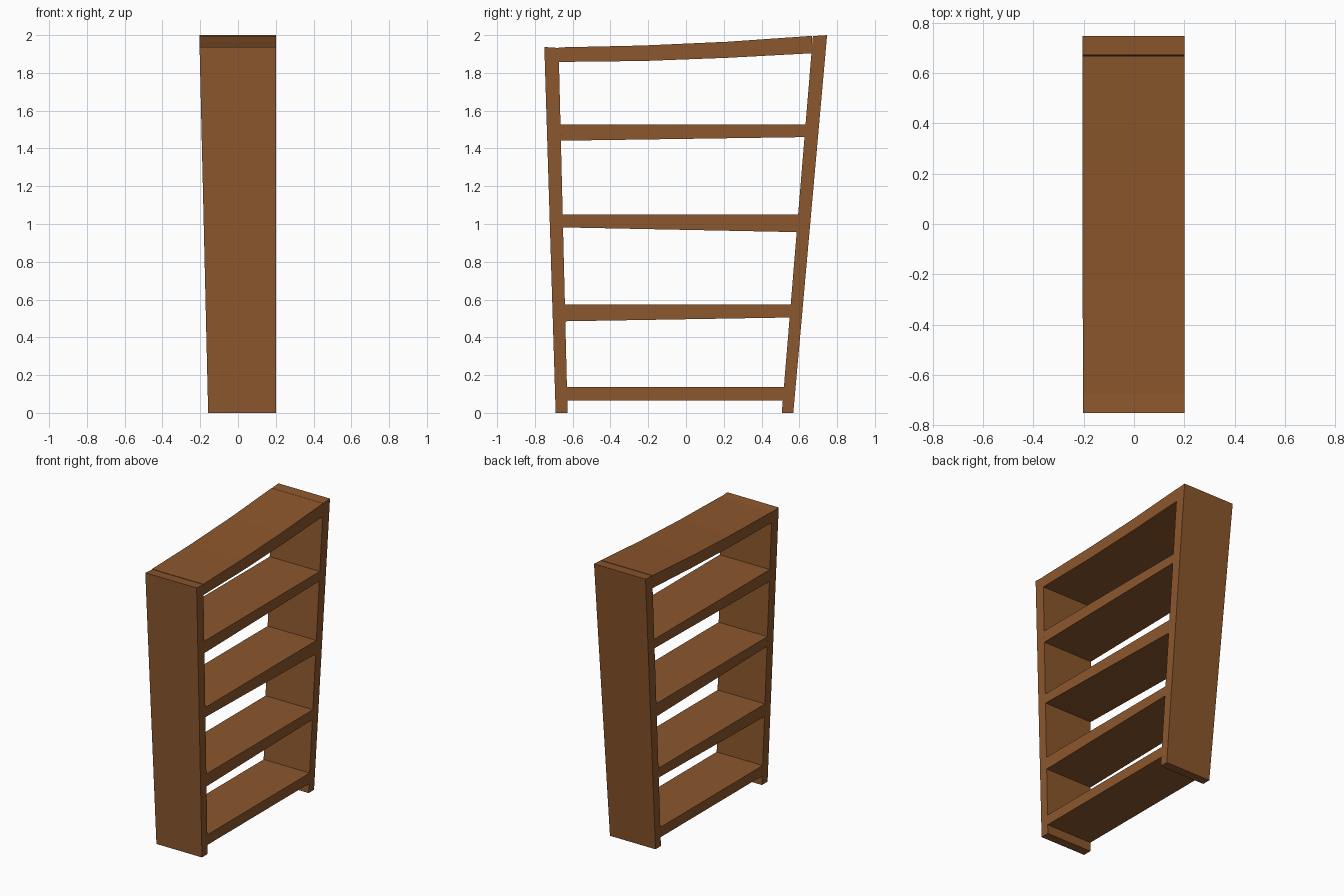
import bpy, bmesh

if "Cube" in bpy.data.objects:
    bpy.data.objects.remove(bpy.data.objects["Cube"])

wood = bpy.data.materials.new("brown wood")
wood.diffuse_color = (0.262, 0.095, 0.026, 1)
wood.use_nodes = True
wood.node_tree.nodes["Principled BSDF"].inputs["Base Color"].default_value = wood.diffuse_color


def back_x(z):
    """The -x edge of the whole bookcase flares out toward the top."""
    return -0.158 - 0.0235 * z


def left_in(z):
    return -0.627 - 0.0245 * z


def right_in(z):
    return 0.507 + 0.0825 * z


def prism(name, profile):
    """Extrude a (y, z) profile along x, following the flared edge."""
    bm = bmesh.new()
    a = [bm.verts.new((back_x(z), y, z)) for y, z in profile]
    b = [bm.verts.new((0.2, y, z)) for y, z in profile]
    bm.faces.new(a)
    bm.faces.new(b)
    n = len(profile)
    for i in range(n):
        j = (i + 1) % n
        bm.faces.new((a[i], a[j], b[j], b[i]))
    bmesh.ops.recalc_face_normals(bm, faces=bm.faces)
    me = bpy.data.meshes.new(name)
    bm.to_mesh(me)
    bm.free()
    me.materials.append(wood)
    ob = bpy.data.objects.new(name, me)
    bpy.context.collection.objects.link(ob)


# Leaning side boards
prism("front_side_board", [(-0.69, 0), (left_in(0), 0), (left_in(1.935), 1.932), (-0.75, 1.937)])
prism("rear_side_board", [(right_in(0), 0), (0.568, 0), (0.747, 2.0), (right_in(1.995), 1.995)])

# Slightly wedge-shaped shelves: bottom at left, bottom at right, top
for i, (bl, br, t) in enumerate([(0.065, 0.065, 0.138), (0.485, 0.505, 0.574),
                                 (0.982, 0.957, 1.051), (1.441, 1.46, 1.526)]):
    prism(f"shelf_{i + 1}", [(left_in(bl), bl), (right_in(br), br),
                             (right_in(t), t), (left_in(t), t)])

# Sagging top board: y, underside z, top z
rows = [(-0.674, 1.858, 1.935), (-0.225, 1.863, 1.945), (0.222, 1.88, 1.965), (0.668, 1.904, 1.996)]
prism("top_board", [(y, lo) for y, lo, hi in rows] + [(y, hi) for y, lo, hi in reversed(rows)])
